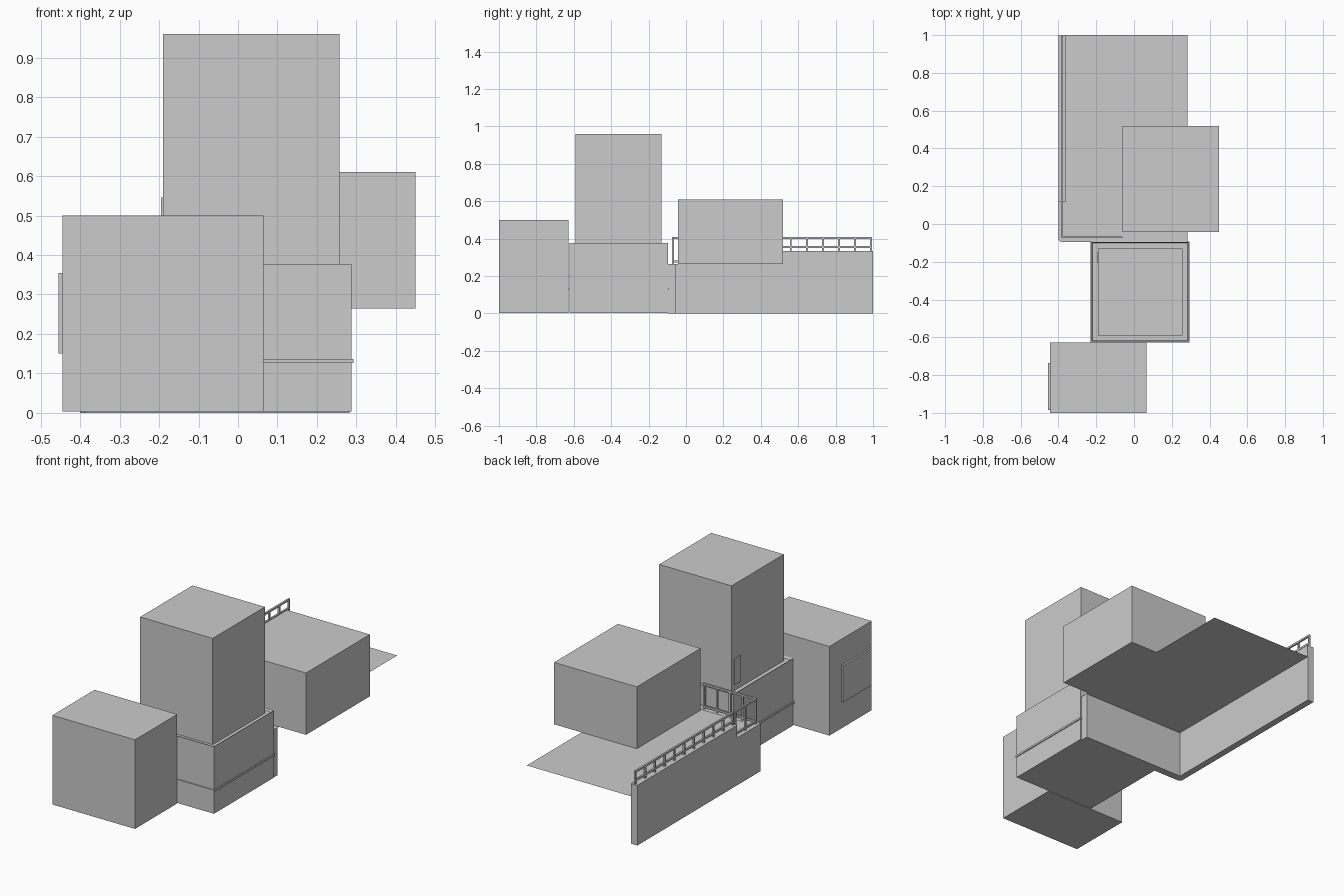
import bpy, bmesh

if "Cube" in bpy.data.objects:
    bpy.data.objects.remove(bpy.data.objects["Cube"])


def mesh_object(name, bm):
    bmesh.ops.recalc_face_normals(bm, faces=bm.faces)
    me = bpy.data.meshes.new(name)
    bm.to_mesh(me)
    bm.free()
    ob = bpy.data.objects.new(name, me)
    bpy.context.collection.objects.link(ob)
    return ob


def add_box(bm, x0, x1, y0, y1, z0, z1):
    vs = bmesh.ops.create_cube(bm, size=1)["verts"]
    for v in vs:
        v.co.x = x1 if v.co.x > 0 else x0
        v.co.y = y1 if v.co.y > 0 else y0
        v.co.z = z1 if v.co.z > 0 else z0
    return vs


def box(name, *dims):
    bm = bmesh.new()
    add_box(bm, *dims)
    return mesh_object(name, bm)


def prism(name, outline, z0, z1):
    bm = bmesh.new()
    face = bm.faces.new([bm.verts.new((x, y, z0)) for x, y in outline])
    ext = bmesh.ops.extrude_face_region(bm, geom=[face], use_keep_orig=True)
    for v in ext["geom"]:
        if isinstance(v, bmesh.types.BMVert):
            v.co.z = z1
    return mesh_object(name, bm)


def railing(name, axis, start, end, fixed, z0, z1, z_low, count, r=0.005):
    """Two rails and evenly spaced posts along x or y."""
    bm = bmesh.new()

    def bar(a0, a1, za, zb):
        f = (fixed - r, fixed + r)
        if axis == "x":
            add_box(bm, a0, a1, *f, za, zb)
        else:
            add_box(bm, *f, a0, a1, za, zb)

    for z in (z_low, z1 - r):
        bar(start - r, end + r, z - r, z + r)
    for i in range(count):
        a = start + (end - start) * i / (count - 1)
        bar(a - r, a + r, z0, z1)
    return mesh_object(name, bm)


# Front block with its side shutter
box("front_block", -0.445, 0.065, -1.0, -0.628, 0.003, 0.5)
box("side_shutter", -0.455, -0.445, -0.985, -0.735, 0.15, 0.355)

# Middle base: box whose roof is inset and sunk to leave a thin parapet
bm = bmesh.new()
add_box(bm, -0.225, 0.288, -0.623, -0.096, 0.003, 0.377)
bm.normal_update()
roof = [f for f in bm.faces if f.normal.z > 0.9]
bmesh.ops.inset_region(bm, faces=roof, thickness=0.008)
for v in roof[0].verts:
    v.co.z = 0.367
mesh_object("middle_base", bm)
box("base_band", -0.229, 0.293, -0.628, -0.093, 0.126, 0.137)

# Tower and its narrow door
box("tower", -0.19, 0.257, -0.59, -0.13, 0.367, 0.96)
box("tower_door", -0.195, -0.19, -0.207, -0.15, 0.4, 0.545)

# Terrace: L-shaped retaining wall, raised parapet, thin floor
prism("retaining_wall", [(0.282, -0.095), (0.282, -0.053), (-0.362, -0.053), (-0.362, 1.0),
                         (-0.4, 1.0), (-0.4, -0.083), (-0.388, -0.095)], 0.0, 0.265)
box("raised_parapet", -0.4, -0.36, 0.12, 1.0, 0.265, 0.335)
bm = bmesh.new()
bm.faces.new([bm.verts.new((x, y, 0.264)) for x, y in
              ((-0.38, -0.07), (0.282, -0.07), (0.282, 1.0), (-0.38, 1.0))])
mesh_object("terrace_floor", bm)

# Block standing on the terrace
box("terrace_block", -0.06, 0.45, -0.043, 0.519, 0.265, 0.61)

# Railings on the parapet, lower side and front edge
railing("parapet_railing", "y", 0.13, 0.99, -0.38, 0.335, 0.408, 0.355, 11)
railing("side_railing", "y", -0.07, 0.112, -0.38, 0.265, 0.408, 0.278, 3)
railing("front_railing", "x", -0.38, -0.065, -0.07, 0.265, 0.408, 0.278, 5)
